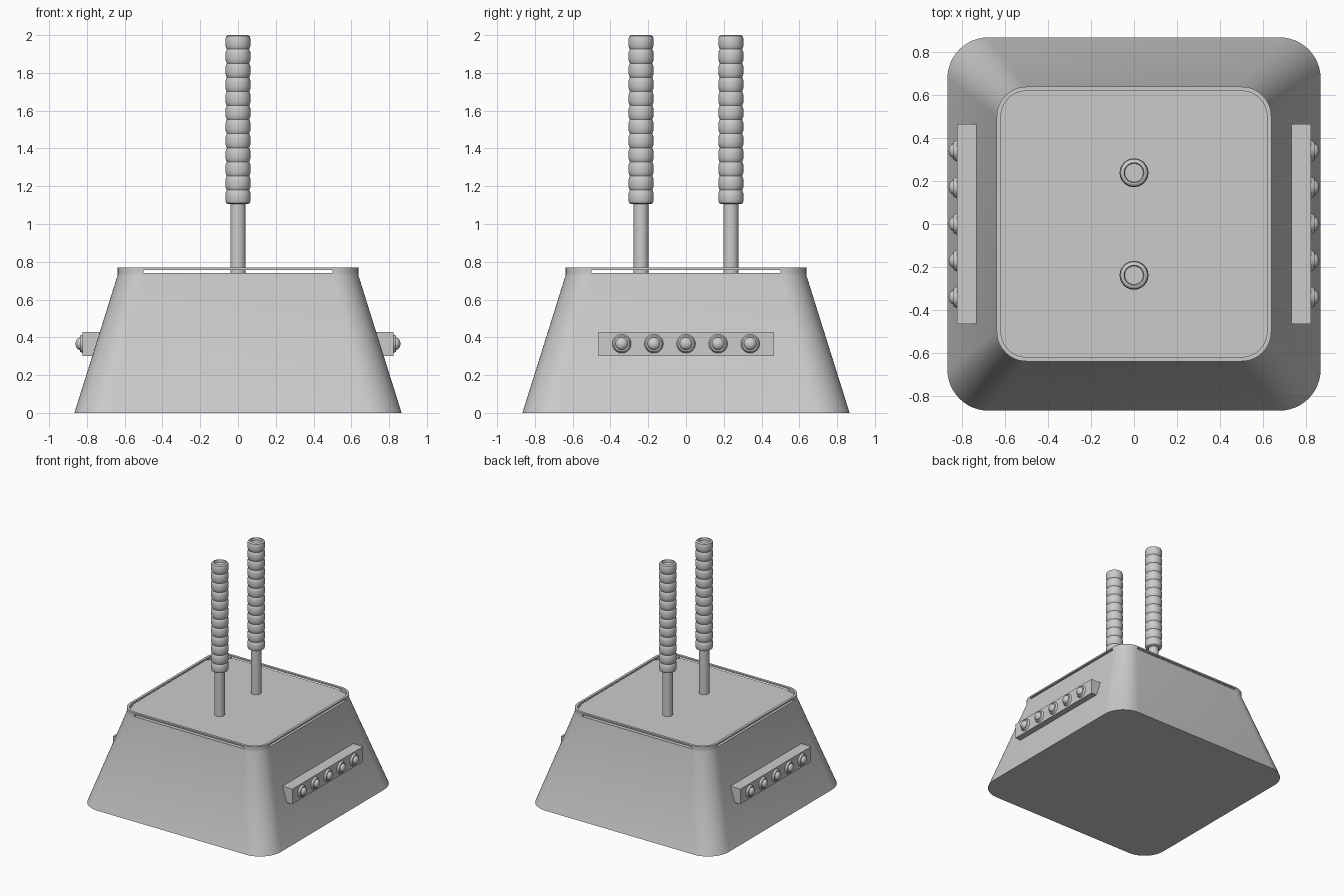
import bpy, bmesh
from math import sin, cos, pi, radians
from mathutils import Matrix

if "Cube" in bpy.data.objects:
    bpy.data.objects.remove(bpy.data.objects["Cube"])


def finish(bm, name, matrix=None):
    bmesh.ops.remove_doubles(bm, verts=bm.verts, dist=1e-5)
    bmesh.ops.recalc_face_normals(bm, faces=bm.faces)
    me = bpy.data.meshes.new(name)
    bm.to_mesh(me)
    bm.free()
    me.shade_smooth()
    me.set_sharp_from_angle(angle=radians(30))
    ob = bpy.data.objects.new(name, me)
    bpy.context.collection.objects.link(ob)
    if matrix:
        ob.matrix_world = matrix
    return ob


def arc(half, r, corner, n=12):
    """Points of one rounded corner of a square."""
    c = half - r
    mid = pi / 4 + corner * pi / 2
    sx, sy = (1 if cos(mid) > 0 else -1), (1 if sin(mid) > 0 else -1)
    return [(sx * c + r * cos(corner * pi / 2 + i * pi / 2 / n),
             sy * c + r * sin(corner * pi / 2 + i * pi / 2 / n)) for i in range(n + 1)]


def rounded(half, r):
    return [p for k in range(4) for p in arc(half, r, k)]


def loft(bm, rings, closed_profile=False, caps=True):
    """Skin closed rings of equal length."""
    vs = [[bm.verts.new(p) for p in ring] for ring in rings]
    pairs = list(zip(vs, vs[1:])) + ([(vs[-1], vs[0])] if closed_profile else [])
    for a, b in pairs:
        for i in range(len(a)):
            j = (i + 1) % len(a)
            bm.faces.new((a[i], a[j], b[j], b[i]))
    if caps and not closed_profile:
        bm.faces.new(vs[0])
        bm.faces.new(vs[-1])


def at(points, z):
    return [(x, y, z) for x, y in points]


def revolve(name, profile, matrix, n=32):
    """Turn an (r, z) profile about z, with both ends capped."""
    bm = bmesh.new()
    loft(bm, [[(r * cos(2 * pi * i / n), r * sin(2 * pi * i / n), z) for i in range(n)]
              for r, z in profile])
    return finish(bm, name, matrix)


# Tapered base with a flat deck
TOP, TR, WALL = 0.637, 0.137, 0.02
DECK, SLOT_TOP, RIM_TOP = 0.74, 0.757, 0.769
outer, inner = rounded(TOP, TR), rounded(TOP - WALL, TR - WALL)
bm = bmesh.new()
loft(bm, [at(rounded(0.866, 0.19), 0), at(outer, 0.73), at(outer, DECK)])
finish(bm, "base_body")

# Raised rim over the deck, open slots along the straight sides
bm = bmesh.new()
loft(bm, [at(outer, SLOT_TOP), at(outer, RIM_TOP), at(inner, RIM_TOP), at(inner, SLOT_TOP)],
     closed_profile=True)
finish(bm, "deck_rim")

# Corner posts carrying the rim
for k in range(4):
    bm = bmesh.new()
    sections = []
    for o, i in zip(arc(TOP, TR, k), arc(TOP - WALL, TR - WALL, k)):
        sections.append([(*o, DECK), (*o, SLOT_TOP), (*i, SLOT_TOP), (*i, DECK)])
    loft(bm, sections)
    finish(bm, f"rim_corner_{k + 1}")

# Ribbed grip profile
G0, G1, RIBS = 1.105, 2.0, 12
step = (G1 - G0) / RIBS
grip = [(0.041, G0)]
for k in range(RIBS):
    for t in (0, 0.08, 0.22, 0.4, 0.6, 0.78, 0.92, 1):
        bulge = (1 - abs(2 * t - 1) ** 3)
        low = 0.052 if (k == 0 and t == 0) or (k == RIBS - 1 and t == 1) else 0.059
        grip.append((low + (0.067 - low) * bulge, G0 + (k + t) * step))
grip += [(0.046, 2.0), (0.043, 1.98)]

# Two levers: rod and grip
for side, y in (("front", -0.238), ("back", 0.238)):
    place = Matrix.Translation((0, y, 0))
    revolve(f"{side}_lever_rod", [(0.04, DECK - 0.01), (0.04, 1.15)], place)
    revolve(f"{side}_lever_grip", grip, place)

# Side light bars, wedge-shaped against the sloping wall
for side, s in (("right", 1), ("left", -1)):
    bm = bmesh.new()
    section = [(0.768, 0.302), (0.822, 0.302), (0.822, 0.427), (0.728, 0.427)]
    loft(bm, [[(s * x, y, z) for x, z in section] for y in (-0.463, 0.463)])
    finish(bm, f"{side}_light_bar")
    # Lamps: tapered collar with a dome
    for k in range(5):
        place = (Matrix.Translation((s * 0.82, (k - 2) * 0.17, 0.366))
                 @ Matrix.Rotation(s * pi / 2, 4, 'Y'))
        revolve(f"{side}_lamp_collar_{k + 1}", [(0.051, 0), (0.042, 0.017)], place)
        dome = [(0.034 * cos(a * pi / 16), 0.013 + 0.027 * sin(a * pi / 16)) for a in range(8)]
        revolve(f"{side}_lamp_dome_{k + 1}", dome + [(0.001, 0.04)], place)
